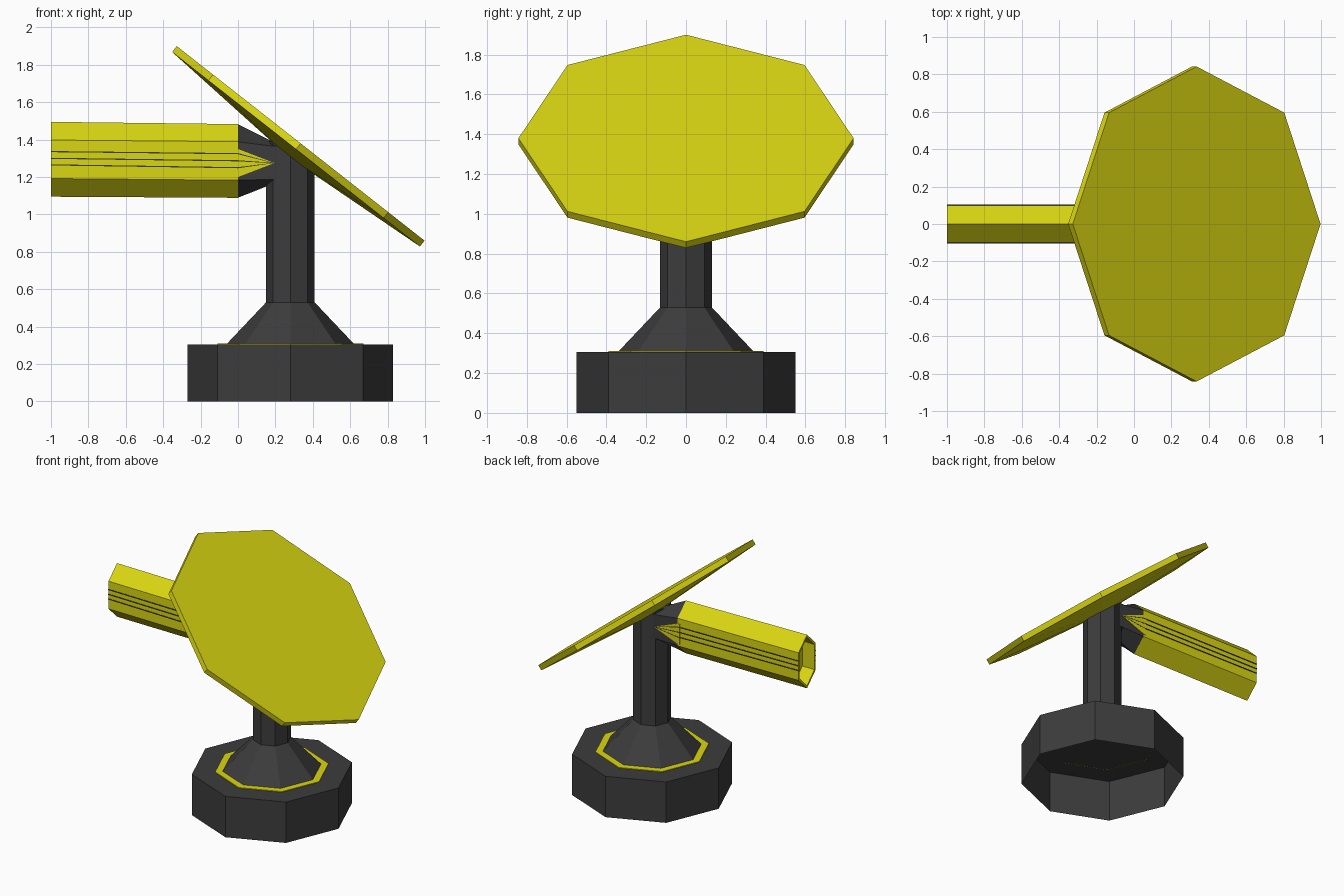
import bpy, math

if "Cube" in bpy.data.objects:
    bpy.data.objects.remove(bpy.data.objects["Cube"])


def material(name, rgb):
    m = bpy.data.materials.new(name)
    m.diffuse_color = (*rgb, 1)
    m.use_nodes = True
    m.node_tree.nodes["Principled BSDF"].inputs["Base Color"].default_value = m.diffuse_color
    return m


YELLOW = material("yellow paint", (0.70, 0.67, 0.006))
DARK = material("dark grey metal", (0.045, 0.045, 0.045))
CX = 0.28  # x of the stand axis


def loft(name, rings, mat, cap_start=True, cap_end=True):
    """Skin a list of equal-length point rings."""
    n = len(rings[0])
    verts = [p for r in rings for p in r]
    faces = []
    for k in range(len(rings) - 1):
        for i in range(n):
            j = (i + 1) % n
            faces.append((k * n + i, k * n + j, (k + 1) * n + j, (k + 1) * n + i))
    if cap_start:
        faces.append(tuple(range(n))[::-1])
    if cap_end:
        faces.append(tuple((len(rings) - 1) * n + i for i in range(n)))
    me = bpy.data.meshes.new(name)
    me.from_pydata(verts, [], faces)
    me.materials.append(mat)
    ob = bpy.data.objects.new(name, me)
    bpy.context.collection.objects.link(ob)
    return ob


def octagon(r, z, cx=CX):
    return [(cx + r * math.cos(i * math.pi / 4), r * math.sin(i * math.pi / 4), z)
            for i in range(8)]


def hexagon(x, mid, w, side, tip):
    """Upright hexagon across x, wound so that lofting along +x faces outwards."""
    return [(x, 0, mid + tip), (x, -w, mid + side), (x, -w, mid - side),
            (x, 0, mid - tip), (x, w, mid - side), (x, w, mid + side)]


# Base: hollow drum open underneath
loft("base_drum", [octagon(0.55, 0), octagon(0.55, 0.305)], DARK, cap_start=False)

# Yellow trim ring on the base
loft("base_trim_ring", [octagon(0.39, 0.304), octagon(0.39, 0.31), octagon(0.33, 0.31)],
     YELLOW, False, False)

# Tapered foot
loft("foot_cone", [octagon(0.342, 0.306), octagon(0.13, 0.53)], DARK)

# Column, its top cut along the dish slope
TILT = math.atan2(1.04, 1.325)
top = [(x, y, min(1.39, 1.38 - math.tan(TILT) * (x - 0.335) - 0.06))
       for x, y, z in octagon(0.13, 0)]
loft("column", [octagon(0.13, 0.53), top], DARK)

# Dish: flat face, thin rim, shallow conical back
dish = loft("dish", [octagon(0.03, -0.095, 0), octagon(0.842, -0.04, 0),
                     octagon(0.842, 0, 0)], YELLOW)
dish.location = (0.335, 0, 1.38)
dish.rotation_euler = (0, TILT, 0)

# Arm: hexagonal tube with a recessed open end
loft("arm_tube", [hexagon(-0.9, 1.295, 0.087, 0.094, 0.18),
                  hexagon(-1.0, 1.295, 0.087, 0.094, 0.18),
                  hexagon(-1.0, 1.295, 0.1, 0.103, 0.2),
                  hexagon(0.0, 1.286, 0.1, 0.103, 0.197)], YELLOW)

# Dark joint between arm and column
loft("arm_joint", [hexagon(0.0, 1.286, 0.0995, 0.1025, 0.1965),
                   hexagon(0.17, 1.277, 0.0995, 0.09, 0.12),
                   hexagon(0.28, 1.277, 0.0995, 0.09, 0.115)], DARK)


def side_plate(name, s, outline, y0, y1, mat):
    pts = outline if s < 0 else outline[::-1]
    loft(name, [[(x, s * y1, z) for x, z in pts][::-1],
                [(x, s * y0, z) for x, z in pts][::-1]], mat)


for s, label in ((-1, "front"), (1, "back")):
    # Pointed yellow panel running on over the joint
    side_plate(f"arm_point_{label}", s,
               [(-0.02, 1.2), (0.0, 1.2), (0.195, 1.275), (0.0, 1.35), (-0.02, 1.35)],
               0.098, 0.103, YELLOW)
    # Thin dark grooves that meet at the point
    for k, (za, zb) in enumerate(((1.336, 1.325), (1.3, 1.287), (1.265, 1.25))):
        h = 0.003
        side_plate(f"arm_groove_{label}_{k + 1}", s,
                   [(-1, za - h), (0, zb - h), (0.19, 1.274), (0.19, 1.276),
                    (0, zb + h), (-1, za + h)], 0.099, 0.104, DARK)
